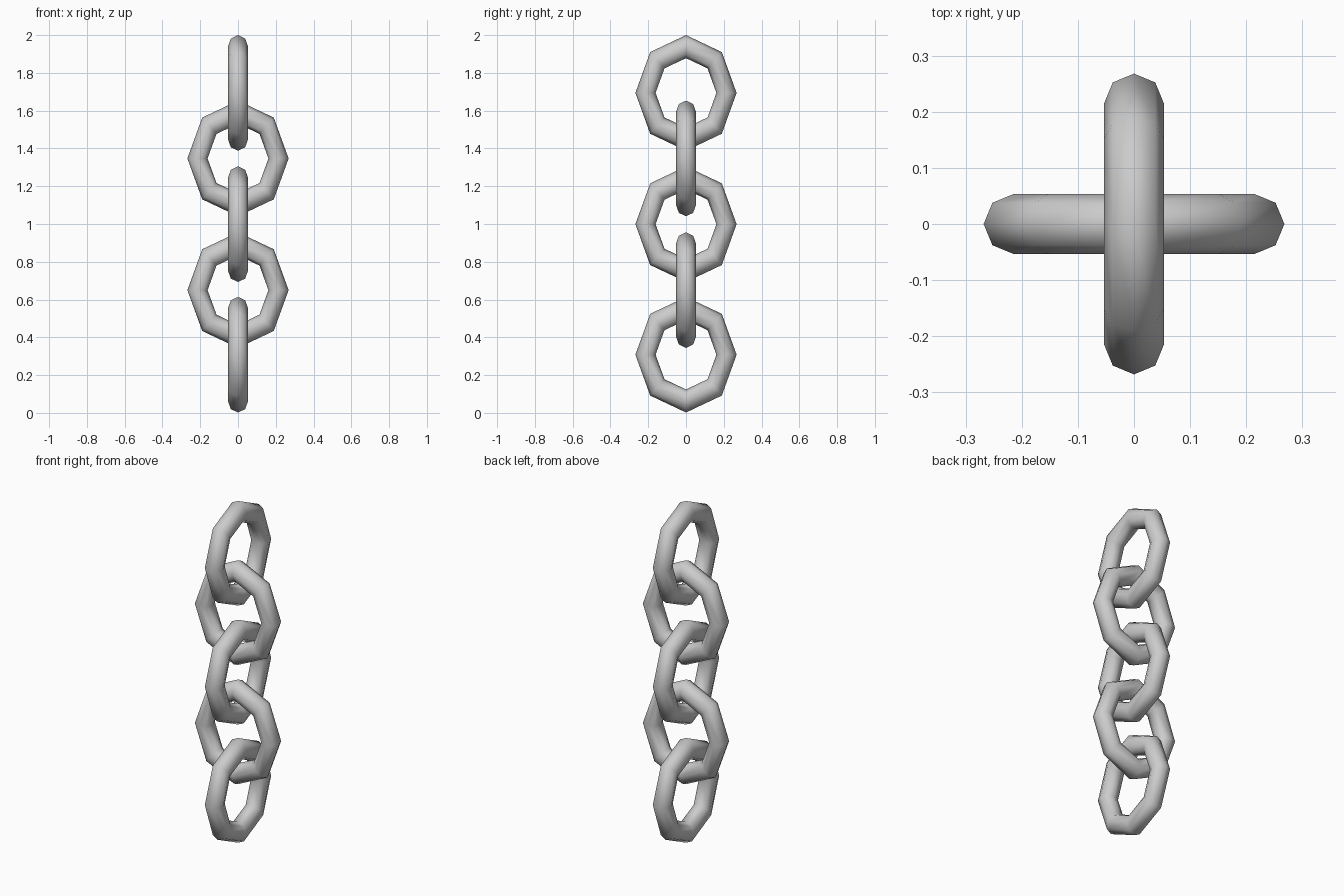
import bpy
from math import radians

cube = bpy.data.objects.get("Cube")
if cube:
    bpy.data.objects.remove(cube, do_unlink=True)

# Plain grey metal
COLOUR = (0.6, 0.6, 0.6, 1)
metal = bpy.data.materials.new("grey_metal")
metal.use_nodes = True
metal.diffuse_color = COLOUR
metal.node_tree.nodes["Principled BSDF"].inputs["Base Color"].default_value = COLOUR

RING, TUBE = 0.2145, 0.0535
STRETCH = 0.306 / (RING + TUBE)


def add_link(name, z, turn):
    """Eight-sided ring of round bar, stretched upright."""
    bpy.ops.mesh.primitive_torus_add(
        major_segments=8, minor_segments=8, major_radius=RING, minor_radius=TUBE,
        location=(0, 0, z), rotation=(0, radians(90), radians(turn)))
    link = bpy.context.object
    link.name = name
    link.scale.x = STRETCH
    bpy.ops.object.transform_apply(location=False, rotation=True, scale=True)
    bpy.ops.object.shade_smooth()
    link.data.materials.append(metal)


# Links from top to bottom, each turned a quarter from the last
for i, z in enumerate((1.694, 1.347, 0.999, 0.65, 0.308)):
    add_link(f"chain_link_{i + 1}", z, 90 * (i % 2))
